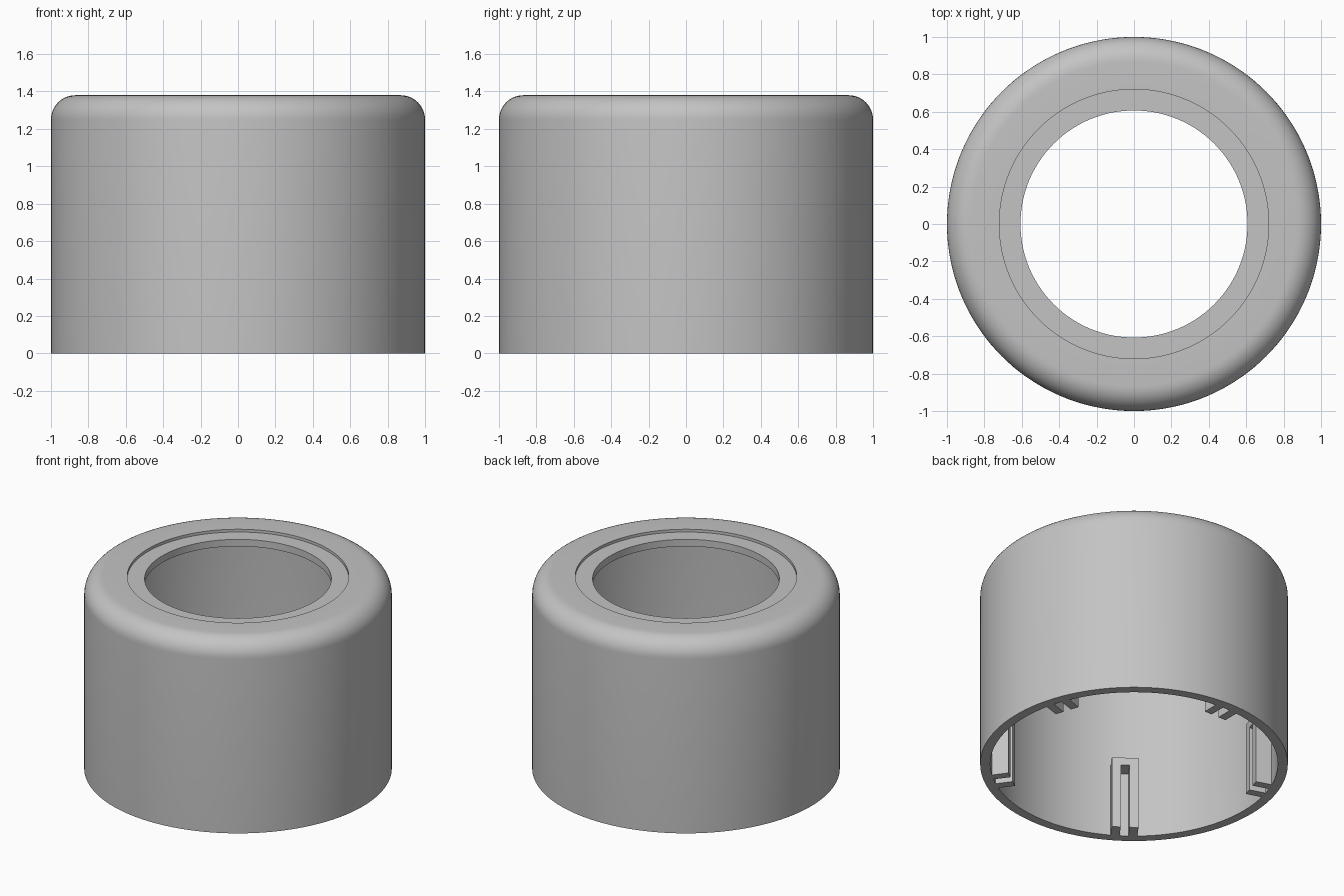
import bpy
import bmesh
import math
from mathutils import Matrix

default = bpy.data.objects.get("Cube")
if default:
    bpy.data.objects.remove(default, do_unlink=True)

grey = bpy.data.materials.new("plain_grey")
grey.use_nodes = True
colour = (0.55, 0.55, 0.55, 1)
grey.diffuse_color = colour
grey.node_tree.nodes["Principled BSDF"].inputs["Base Color"].default_value = colour

SEGMENTS = 144
HEIGHT = 1.38
INNER = 0.935     # inner wall radius
CEILING = 1.31    # underside of the top


def add_object(name, bm):
    bmesh.ops.recalc_face_normals(bm, faces=bm.faces)
    mesh = bpy.data.meshes.new(name)
    bm.to_mesh(mesh)
    bm.free()
    mesh.materials.append(grey)
    obj = bpy.data.objects.new(name, mesh)
    bpy.context.collection.objects.link(obj)
    return obj


def fillet(radius, height, size, steps=10):
    """Quarter round from the vertical wall up to the flat top."""
    turns = [math.pi / 2 * i / steps for i in range(steps + 1)]
    return [(radius - size + size * math.cos(t),
             height - size + size * math.sin(t)) for t in turns]


# Shell: closed profile turned round the z axis
profile = [(INNER, 0), (1, 0)]
profile += fillet(1, HEIGHT, 0.13)
profile += [(0.72, HEIGHT), (0.72, 1.36), (0.607, 1.36), (0.607, CEILING)]
profile += reversed(fillet(INNER, CEILING, 0.065))

bm = bmesh.new()
rings = []
for s in range(SEGMENTS):
    a = 2 * math.pi * s / SEGMENTS
    rings.append([bm.verts.new((r * math.cos(a), r * math.sin(a), z))
                  for r, z in profile])
for s in range(SEGMENTS):
    here, after = rings[s], rings[(s + 1) % SEGMENTS]
    for i in range(len(profile)):
        j = (i + 1) % len(profile)
        bm.faces.new((here[i], after[i], after[j], here[j]))
shell = add_object("shell", bm)
bpy.context.view_layer.objects.active = shell
shell.select_set(True)
bpy.ops.object.shade_smooth_by_angle(angle=math.radians(30))

# Five inner clips: an upside-down U standing out from the wall
half, gap, top, bar = 0.087, 0.029, 0.52, 0.055
outline = [(-half, 0), (-half, top), (half, top), (half, 0),
           (gap, 0), (gap, top - bar), (-gap, top - bar), (-gap, 0)]
for n in range(5):
    bm = bmesh.new()
    face = bm.faces.new([bm.verts.new((0.82, y, z)) for y, z in outline])
    pushed = bmesh.ops.extrude_face_region(bm, geom=[face], use_keep_orig=True)
    moved = [v for v in pushed["geom"] if isinstance(v, bmesh.types.BMVert)]
    bmesh.ops.translate(bm, verts=moved, vec=(0.125, 0, 0))
    bm.transform(Matrix.Rotation(math.radians(90 + 72 * n), 4, "Z"))
    add_object(f"inner_clip_{n + 1}", bm)
